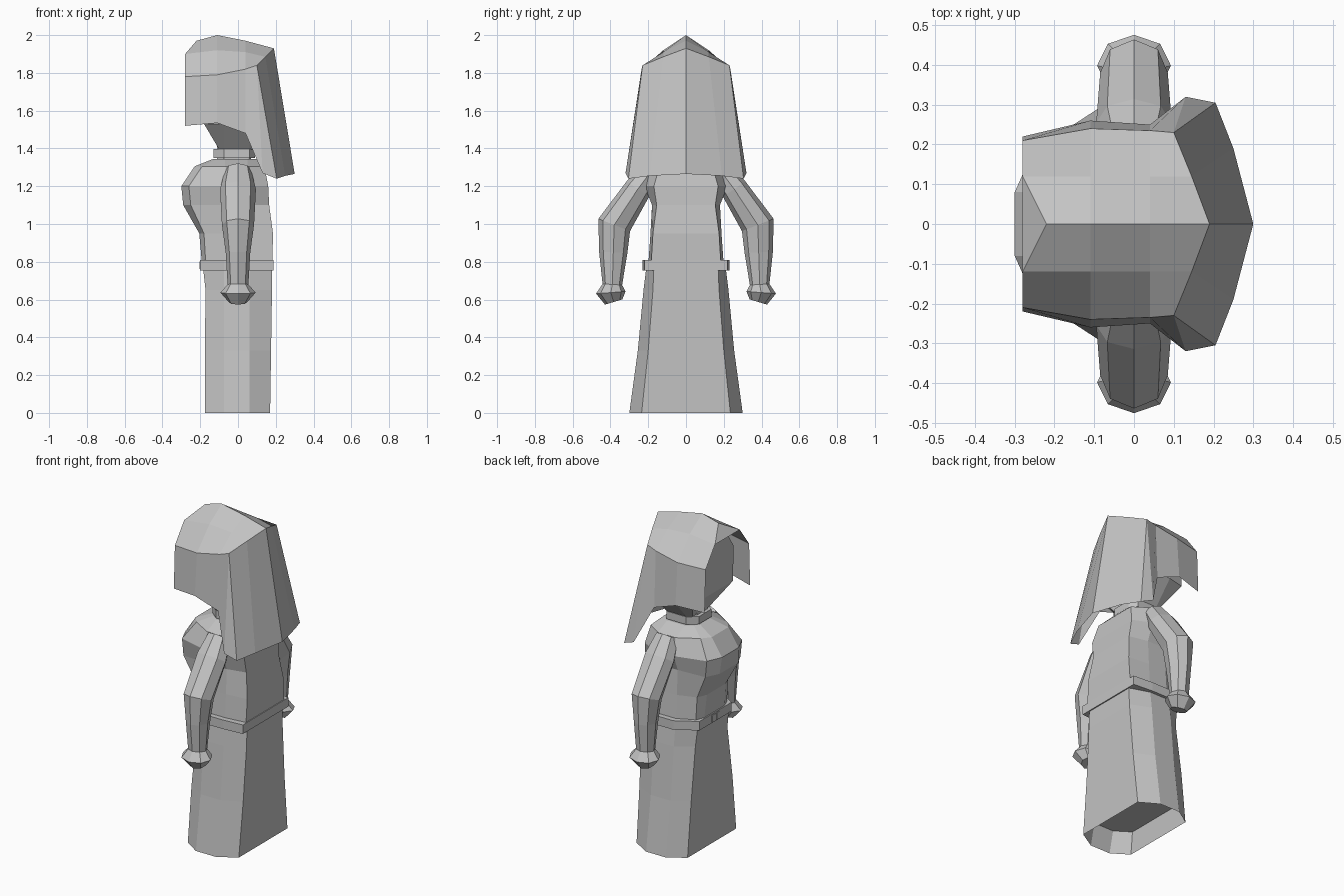
import bpy, bmesh, math
from mathutils import Vector

cube = bpy.data.objects.get("Cube")
if cube:
    bpy.data.objects.remove(cube)

grey = bpy.data.materials.new("plain grey")
grey.use_nodes = True
colour = (0.55, 0.55, 0.55, 1)
grey.diffuse_color = colour
grey.node_tree.nodes["Principled BSDF"].inputs["Base Color"].default_value = colour


def finish(name, bm):
    bmesh.ops.remove_doubles(bm, verts=bm.verts, dist=0.0005)
    bmesh.ops.recalc_face_normals(bm, faces=bm.faces)
    mesh = bpy.data.meshes.new(name)
    bm.to_mesh(mesh)
    bm.free()
    mesh.materials.append(grey)
    obj = bpy.data.objects.new(name, mesh)
    bpy.context.collection.objects.link(obj)
    return obj


def loft(name, rings):
    """Join closed rings of points and cap both ends."""
    bm = bmesh.new()
    loops = [[bm.verts.new(p) for p in ring] for ring in rings]
    for a, b in zip(loops, loops[1:]):
        for i in range(len(a)):
            j = (i + 1) % len(a)
            bm.faces.new((a[i], a[j], b[j], b[i]))
    bm.faces.new(loops[0])
    bm.faces.new(loops[-1])
    return finish(name, bm)


def mirror_ring(z, half):
    """Close a half outline of (x, y) points across the y = 0 plane."""
    return [(x, y, z) for x, y in half] + [(x, -y, z) for x, y in reversed(half)]


def eight_sided(z, front, back, width, flat, back_flat=None):
    return mirror_ring(z, [(front, flat), (-0.075, width), (0.06, width),
                           (back, back_flat or flat)])


# Flared skirt with a recessed underside
loft("skirt", [
    eight_sided(0.13, -0.165, 0.16, 0.27, 0.21),
    eight_sided(0.0, -0.175, 0.17, 0.30, 0.235),
    eight_sided(0.33, -0.175, 0.175, 0.255, 0.20),
    eight_sided(0.65, -0.172, 0.18, 0.225, 0.155, 0.175),
    eight_sided(0.77, -0.185, 0.18, 0.21, 0.15, 0.17)])

# Bodice with bust and sloping shoulders
torso = []
for z, xf, wf, xm, wm, w, xb, wb in [
        (0.78, -0.19, 0.10, -0.17, 0.15, 0.20, 0.182, 0.185),
        (0.95, -0.205, 0.09, -0.18, 0.15, 0.188, 0.185, 0.175),
        (1.10, -0.29, 0.09, -0.25, 0.17, 0.18, 0.165, 0.155),
        (1.20, -0.30, 0.08, -0.26, 0.17, 0.22, 0.16, 0.17),
        (1.305, -0.23, 0.08, -0.19, 0.13, 0.20, 0.14, 0.14),
        (1.345, -0.13, 0.05, -0.11, 0.08, 0.11, 0.10, 0.07)]:
    torso.append(mirror_ring(z, [(xf, wf), (xm, wm), (-0.07, w), (0.05, w), (xb, wb)]))
loft("bodice", torso)

# Belt and buckle
loft("belt", [eight_sided(z, -0.20, 0.187, 0.23, 0.155, 0.22) for z in (0.755, 0.81)])
for side in (-1, 1):
    bm = bmesh.new()
    bmesh.ops.create_cube(bm, size=1)
    for v in bm.verts:
        v.co = (-0.2 + v.co.x * 0.008, side * 0.022 + v.co.y * 0.03, 0.782 + v.co.z * 0.04)
    finish("buckle_left" if side > 0 else "buckle_right", bm)

# Collar and wide-jawed head
loft("neck", [eight_sided(z, -0.11, 0.07, 0.08, 0.05) for z in (1.33, 1.42)])
loft("collar", [eight_sided(z, -0.13, 0.09, 0.105, 0.06) for z in (1.35, 1.397)])
loft("head", [
    eight_sided(1.395, -0.10, 0.08, 0.10, 0.08),
    eight_sided(1.53, -0.18, 0.10, 0.22, 0.195),
    eight_sided(1.75, -0.19, 0.10, 0.215, 0.19),
    eight_sided(1.87, -0.18, 0.08, 0.14, 0.12)])

# Arms with mitten hands: y, z, radius across, radius in depth
limb = [(0.18, 1.285, 0.06, 0.07), (0.255, 1.185, 0.072, 0.095), (0.38, 0.995, 0.09, 0.085),
        (0.385, 0.85, 0.075, 0.065), (0.39, 0.68, 0.052, 0.055),
        (0.398, 0.637, 0.078, 0.093), (0.383, 0.587, 0.048, 0.05)]
for side in (-1, 1):
    rings = []
    for i, (y, z, across, deep) in enumerate(limb):
        a, b = limb[max(i - 1, 0)], limb[min(i + 1, len(limb) - 1)]
        along = Vector((0, b[0] - a[0], b[1] - a[1])).normalized()
        out = Vector((0, -along.z, along.y))
        ring = []
        for k in range(8):
            t = math.tau * k / 8
            p = Vector((0, y, z)) + out * across * math.cos(t)
            ring.append((deep * math.sin(t), side * p.y, p.z))
        rings.append(ring)
    loft("arm_left" if side > 0 else "arm_right", rings)

# Peaked hood: columns run from the ridge to the lower edge
columns = [
    [(-0.22, 0, 1.97), (-0.28, 0.12, 1.90), (-0.28, 0.21, 1.78), (-0.28, 0.22, 1.52)],
    [(-0.11, 0, 2.0), (-0.11, 0.12, 1.92), (-0.11, 0.24, 1.79), (-0.11, 0.26, 1.535)],
    [(0.04, 0, 1.97), (0.04, 0.12, 1.91), (0.04, 0.235, 1.82), (0.04, 0.25, 1.48)],
    [(0.19, 0, 1.93), (0.145, 0.12, 1.885), (0.10, 0.23, 1.84), (0.13, 0.32, 1.27)]]
hem = [(0.3, 0, 1.265), (0.25, 0.19, 1.255), (0.205, 0.305, 1.24)]
bm = bmesh.new()
for side in (-1, 1):
    def face(*points):
        bm.faces.new([bm.verts.new((x, side * y, z)) for x, y, z in points])
    for a, b in zip(columns, columns[1:]):
        for i in range(3):
            face(a[i], a[i + 1], b[i + 1], b[i])
    rim = columns[-1]
    for i in range(2):
        face(rim[i], rim[i + 1], hem[i + 1], hem[i])
    face(rim[2], rim[3], hem[2])
    # Half of the sloping brow over the opening
    ridge, brow = columns[0][:2]
    face(ridge, brow, (brow[0], 0, brow[2]))
finish("hood", bm)
